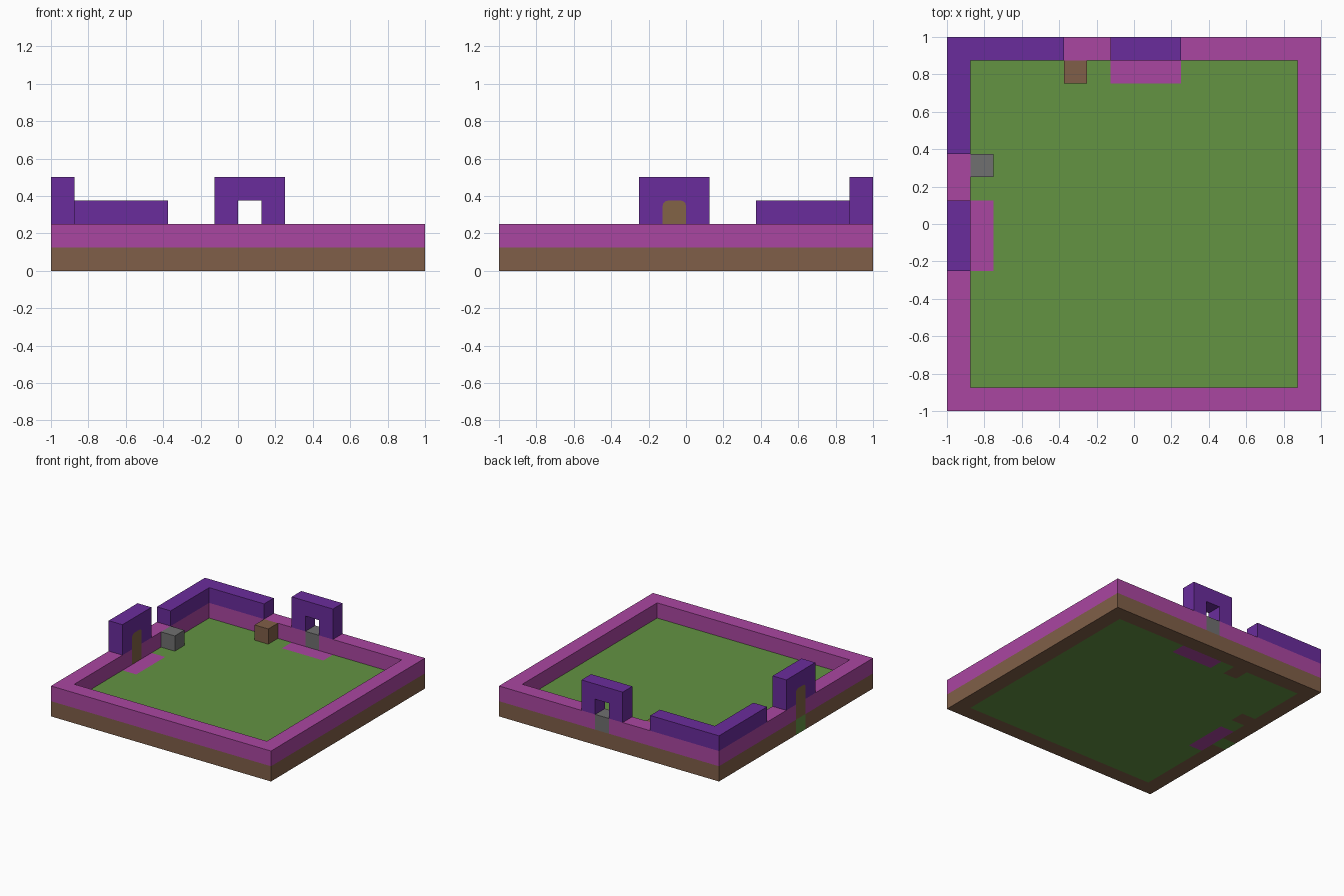
import bpy, bmesh, math
from mathutils import Vector

cube = bpy.data.objects.get("Cube")
if cube:
    bpy.data.objects.remove(cube, do_unlink=True)

N = 16            # cells along each side
U = 2.0 / N       # cell size


def material(name, rgb):
    """Flat colour from an sRGB triple."""
    lin = [((c / 255 + 0.055) / 1.055) ** 2.4 for c in rgb]
    m = bpy.data.materials.new(name)
    m.use_nodes = True
    m.diffuse_color = (*lin, 1)
    m.node_tree.nodes["Principled BSDF"].inputs["Base Color"].default_value = (*lin, 1)
    return m


GRASS = material("grass green", (99, 147, 66))
EARTH = material("earth brown", (128, 95, 72))
PINK = material("magenta", (170, 70, 161))
PURPLE = material("purple", (106, 44, 156))
STONE = material("stone grey", (112, 112, 112))
WOOD = material("door wood", (130, 100, 70))


def finish(name, bm, mats, thickness, offset):
    """Turn a flat sheet into a solid part."""
    mesh = bpy.data.meshes.new(name)
    bm.to_mesh(mesh)
    bm.free()
    for m in mats:
        mesh.materials.append(m)
    ob = bpy.data.objects.new(name, mesh)
    bpy.context.collection.objects.link(ob)
    mod = ob.modifiers.new("thickness", "SOLIDIFY")
    mod.thickness = thickness
    mod.offset = offset
    return ob


def layer(name, level, mats, rule):
    """One-cell-high layer; rule(ix, iy) gives a material index or None."""
    bm = bmesh.new()
    bmesh.ops.create_grid(bm, x_segments=N, y_segments=N, size=1)
    empty = []
    for f in bm.faces:
        c = f.calc_center_median()
        index = rule(math.floor((c.x + 1) / U), math.floor((c.y + 1) / U))
        if index is None:
            empty.append(f)
        else:
            f.material_index = index
    bmesh.ops.delete(bm, geom=empty, context="FACES")
    bmesh.ops.dissolve_limit(bm, angle_limit=0.01, verts=bm.verts[:],
                             edges=bm.edges[:], delimit={"MATERIAL"})
    bmesh.ops.translate(bm, verts=bm.verts[:], vec=(0, 0, (level + 1) * U))
    return finish(name, bm, mats, U, -1)


def upright(name, mat, points, on_back):
    """Profile of (along wall, height) in cells, one cell thick in its wall."""
    mid = 1 - U / 2
    bm = bmesh.new()
    verts = []
    for a, z in points:
        along = a * U - 1
        spot = (along, mid, z * U) if on_back else (-mid, along, z * U)
        verts.append(bm.verts.new(Vector(spot)))
    bm.faces.new(verts)
    return finish(name, bm, [mat], U, 0)


def door_top(a, r):
    """Top of an opening starting at cell a, with corners rounded by r."""
    if r == 0:
        return [(a, 3), (a + 1, 3)]
    steps = [math.radians(d) for d in (0, 30, 60, 90)]
    left = [(a + r - r * math.cos(t), 3 - r + r * math.sin(t)) for t in steps]
    return left + [(2 * a + 1 - x, z) for x, z in reversed(left)]


def arch(name, a, r, on_back):
    """Three cells wide, two high, with a one-cell opening in the middle."""
    outline = [(a, 2), (a, 4), (a + 3, 4), (a + 3, 2), (a + 2, 2)]
    outline += list(reversed(door_top(a + 1, r))) + [(a + 1, 2)]
    return upright(name, PURPLE, outline, on_back)


# Layout in cells
LAST = N - 1
BACK_DOOR, SIDE_DOOR = (8, LAST), (0, 7)
CRATE, BOULDER = (5, 14), (1, 10)
MATS_IN = {(x, 14) for x in (7, 8, 9)} | {(1, y) for y in (6, 7, 8)}


def on_edge(x, y):
    return x in (0, LAST) or y in (0, LAST)


def ground_rule(x, y):
    if (x, y) == SIDE_DOOR:
        return 0
    if on_edge(x, y) or (x, y) in (CRATE, BOULDER):
        return 1
    return 2 if (x, y) in MATS_IN else 0


def rampart_rule(x, y):
    return 0 if on_edge(x, y) and (x, y) not in (BACK_DOOR, SIDE_DOOR) else None


def low_wall_rule(x, y):
    return 0 if (y == LAST and x < 5) or (x == 0 and y > 10) else None


def single(cell):
    return lambda x, y: 0 if (x, y) == cell else None


# Ground slab with earth rim and inlaid door mats
layer("ground", 0, [GRASS, EARTH, PINK], ground_rule)

# Surrounding walls
layer("lower_wall", 1, [PINK], rampart_rule)
layer("corner_wall", 2, [PURPLE], low_wall_rule)

# Small blocks
layer("back_doorstep", 1, [STONE], single(BACK_DOOR))
layer("earth_block", 1, [EARTH], single(CRATE))
layer("stone_block", 1, [STONE], single(BOULDER))

# Gateways and the wooden door
ROUND = 0.22
arch("back_gateway", 7, 0, True)
arch("side_gateway", 6, ROUND, False)
upright("side_door", WOOD, [(7, 1)] + door_top(7, ROUND) + [(8, 1)], False)
